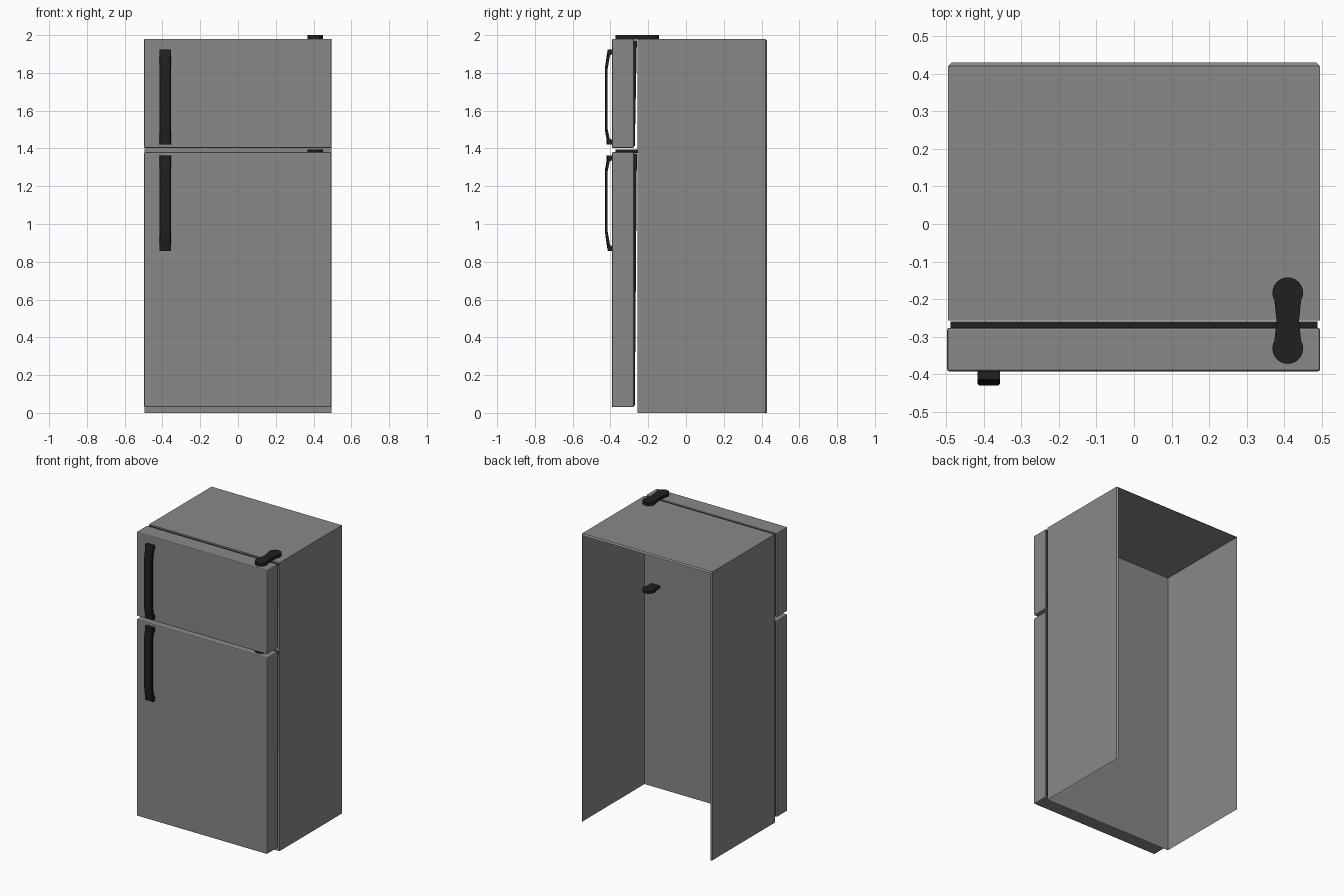
import bpy, bmesh, math

if "Cube" in bpy.data.objects:
    bpy.data.objects.remove(bpy.data.objects["Cube"])


def material(name, v):
    m = bpy.data.materials.new(name)
    m.diffuse_color = (v, v, v, 1)
    m.use_nodes = True
    m.node_tree.nodes["Principled BSDF"].inputs["Base Color"].default_value = m.diffuse_color
    return m


GREY = material("grey_enamel", 0.25)
BLACK = material("black_plastic", 0.014)


def finish(bm, name, mat):
    me = bpy.data.meshes.new(name)
    bm.to_mesh(me)
    bm.free()
    ob = bpy.data.objects.new(name, me)
    bpy.context.collection.objects.link(ob)
    me.materials.append(mat)
    return ob


def box(x, y, z):
    bm = bmesh.new()
    bmesh.ops.create_cube(bm, size=1)
    for v in bm.verts:
        v.co = [r[0] if c < 0 else r[1] for c, r in zip(v.co, (x, y, z))]
    bm.normal_update()
    return bm


def prism(points, offset, to3d):
    """Extrude a closed 2D outline along the offset vector."""
    bm = bmesh.new()
    face = bm.faces.new([bm.verts.new(to3d(*p)) for p in points])
    ext = bmesh.ops.extrude_face_region(bm, geom=[face])
    bmesh.ops.translate(bm, vec=offset, verts=[g for g in ext["geom"] if isinstance(g, bmesh.types.BMVert)])
    bmesh.ops.recalc_face_normals(bm, faces=bm.faces[:])
    return bm


def bevel(bm, edges, size, segments=1):
    bmesh.ops.bevel(bm, geom=edges, offset=size, segments=segments, affect='EDGES', profile=0.5)
    bm.normal_update()


# Cabinet: thin shell with chamfered rear rim, open at back and bottom
bm = box((-0.495, 0.495), (-0.257, 0.429), (0, 1.98))
rim = [e for e in bm.edges if all(v.co.y > 0.4 for v in e.verts) and any(v.co.z > 1 for v in e.verts)]
bevel(bm, rim, 0.009)
bmesh.ops.delete(bm, geom=[f for f in bm.faces if f.normal.y > 0.9 or f.normal.z < -0.9], context='FACES')
finish(bm, "cabinet", GREY)

# Doors with black seals that thin out towards the bottom
for name, z0, z1 in (("freezer", 1.402, 1.98), ("fridge", 0.03, 1.38)):
    bm = box((-0.497, 0.495), (-0.392, -0.276), (z0, z1))
    bevel(bm, bm.edges[:], 0.006, 2)
    finish(bm, name + "_door", GREY)
    bm = box((-0.488, 0.488), (-0.278, -0.26), (z0 + 0.01, z1 - 0.008))
    for v in bm.verts:
        if v.co.y > -0.27 and v.co.z < z0 + 0.1:
            v.co.y = -0.271
    finish(bm, name + "_seal", BLACK)

# Hinges: dumbbell plates
R, SEG, Y_BACK, Y_FRONT = 0.041, 16, -0.183, -0.331
outline = []
for cy, start in ((Y_BACK, -30), (Y_FRONT, 150)):
    for i in range(SEG + 1):
        a = math.radians(start + 240 * i / SEG)
        outline.append((0.409 + R * math.cos(a), cy + R * math.sin(a)))
    side = -1 if start < 0 else 1
    outline.append((0.409 + side * 0.03, (Y_BACK + Y_FRONT) / 2))
for name, z, h in (("top_hinge", 1.978, 0.022), ("middle_hinge", 1.376, 0.018)):
    finish(prism(outline, (0, 0, h), lambda x, y, z=z: (x, y, z)), name, BLACK)

# Handles: bowed bars, d = distance along the bar from the short-taper end
profile = [(0, -0.39), (0, -0.42), (0.03, -0.421), (0.075, -0.429), (0.405, -0.429),
           (0.47, -0.42), (0.505, -0.414), (0.505, -0.39), (0.478, -0.39), (0.475, -0.402),
           (0.40, -0.415), (0.085, -0.415), (0.03, -0.404), (0.025, -0.39)]
for name, z, s in (("freezer_handle", 1.42, 1), ("fridge_handle", 1.362, -1)):
    bm = prism(profile, (0.06, 0, 0), lambda d, y, z=z, s=s: (-0.416, y, z + s * d))
    edges = [e for e in bm.edges if abs(e.verts[0].co.x - e.verts[1].co.x) < 1e-5
             and all(v.co.y < -0.413 for v in e.verts) and e.calc_length() > 0.02
             and sum(v.co.y for v in e.verts) < -0.834]
    bevel(bm, edges, 0.004)
    finish(bm, name, BLACK)
